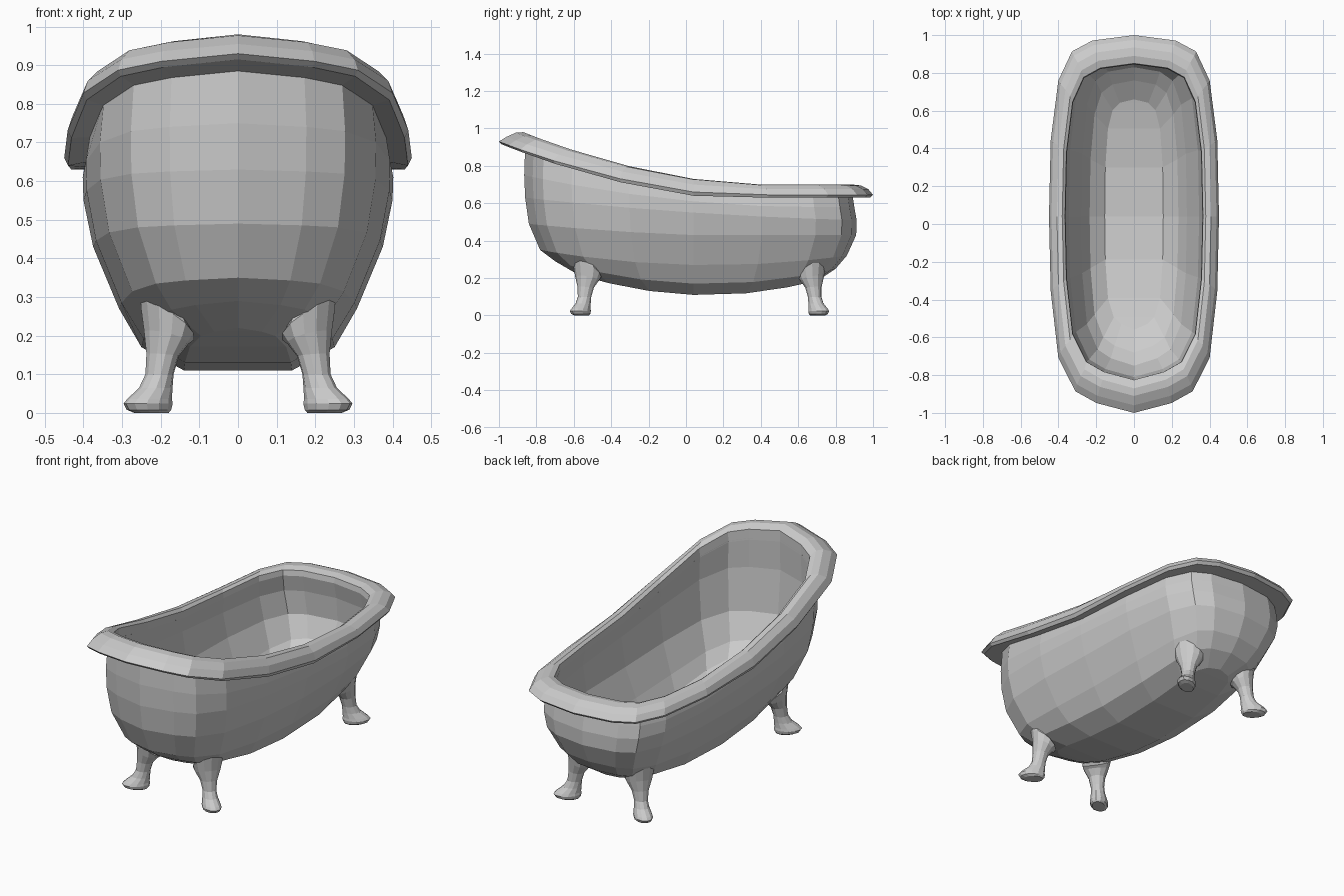
import bpy, bmesh, math

if "Cube" in bpy.data.objects:
    bpy.data.objects.remove(bpy.data.objects["Cube"])

# Half plan outline of the tub (x, y normalised), front to back
HALF = [(0, -1), (.44, -.95), (.69, -.89), (.89, -.72), (.98, -.38), (1, 0),
        (.98, .42), (.89, .75), (.73, .91), (.49, .97), (0, 1)]
PLAN = HALF + [(-x, y) for x, y in HALF[-2:0:-1]]
MID_Y = 0.04


def quad_through(y, pts):
    """Height at y of the parabola through three (y, z) points."""
    (a, za), (b, zb), (c, zc) = pts
    z = (za * (y - b) * (y - c) / ((a - b) * (a - c))
         + zb * (y - a) * (y - c) / ((b - a) * (b - c))
         + zc * (y - a) * (y - b) / ((c - a) * (c - b)))
    # high rows run level towards the low end instead of dipping
    return max(z, zc) if zb >= zc else z


def tub_ring(front, back, half_width, z_front, z_mid, z_back):
    ring = []
    for u, v in PLAN:
        y = MID_Y + v * ((back - MID_Y) if v > 0 else (MID_Y - front))
        z = quad_through(y, [(front, z_front), (MID_Y, z_mid), (back, z_back)])
        ring.append((u * half_width, y, z))
    return ring


def cap(n, start):
    """Strip faces that close a symmetric ring from side to side."""
    faces = []
    for i in range(n // 2):
        f = [i, i + 1, (n - i - 1) % n, (n - i) % n]
        faces.append([start + k for k in dict.fromkeys(f)])
    return faces


def loft(name, rings, caps=True, closed=False):
    n, m = len(rings[0]), len(rings)
    verts = [p for r in rings for p in r]
    faces = []
    for j in range(m if closed else m - 1):
        a, b = j * n, ((j + 1) % m) * n
        for i in range(n):
            k = (i + 1) % n
            faces.append([a + i, a + k, b + k, b + i])
    if caps:
        faces += [f[::-1] for f in cap(n, 0)] + cap(n, (m - 1) * n)
    me = bpy.data.meshes.new(name)
    me.from_pydata(verts, [], faces)
    me.validate()
    # consistent outward normals
    bm = bmesh.new()
    bm.from_mesh(me)
    bmesh.ops.recalc_face_normals(bm, faces=bm.faces)
    bm.to_mesh(me)
    bm.free()
    ob = bpy.data.objects.new(name, me)
    bpy.context.collection.objects.link(ob)
    return ob


# Tub shell: outside from the bottom up, then inside back down
# (front y, back y, half width, z at front / middle / back)
SHELL = [(-.58, .71, .14, .22, .11, .19),
         (-.70, .80, .25, .29, .17, .25),
         (-.78, .86, .308, .35, .27, .32),
         (-.84, .91, .375, .49, .43, .43),
         (-.86, .912, .40, .63, .55, .51),
         (-.865, .90, .402, .75, .61, .58),
         (-.86, .89, .39, .90, .66, .645),
         (-.825, .845, .362, .91, .68, .66),
         (-.83, .865, .37, .74, .60, .57),
         (-.81, .875, .345, .50, .44, .44),
         (-.75, .83, .28, .37, .285, .335),
         (-.68, .76, .235, .31, .20, .28),
         (-.56, .66, .155, .245, .14, .215)]
loft("tub_shell", [tub_ring(*r) for r in SHELL])

# Rolled rim: closed cross-section swept around the tub
RIM = [(-.825, .845, .362, .90, .68, .66),
       (-.86, .885, .39, .885, .65, .635),
       (-.985, .985, .44, .915, .64, .63),
       (-1, 1, .45, .93, .66, .645),
       (-.96, .975, .437, .955, .70, .675),
       (-.91, .935, .408, .977, .727, .695),
       (-.87, .89, .38, .98, .73, .70),
       (-.825, .85, .365, .96, .715, .69)]
loft("rolled_rim", [tub_ring(*r) for r in RIM], caps=False, closed=True)

# Claw legs: (z, outward offset, radius outward, radius sideways, lean)
LEG = [(0, .03, .050, .033, 0), (.008, .038, .064, .044, 0),
       (.024, .041, .071, .048, 0), (.036, .036, .064, .045, 0),
       (.065, .016, .046, .038, 0), (.10, .004, .037, .036, 0),
       (.15, -.006, .041, .045, .1), (.195, -.018, .054, .067, .35),
       (.232, -.022, .066, .078, .75), (.25, -.018, .066, .070, .95)]
SIDES = 12
for end, sy, base_y in (("front", -1, -.54), ("back", 1, .685)):
    for side, sx in (("left", -1), ("right", 1)):
        rings = []
        for z, off, ra, rb, lean in LEG:
            ring = []
            for i in range(SIDES):
                t = 2 * math.pi * i / SIDES
                da, b = ra * math.cos(t), rb * math.sin(t)
                a = off + da
                x = .20 + .8 * a - .6 * b
                y = base_y + sy * (.6 * a + .8 * b)
                ring.append((sx * x, y, z + lean * da))
            rings.append(ring)
        loft(f"{end}_{side}_leg", rings)
